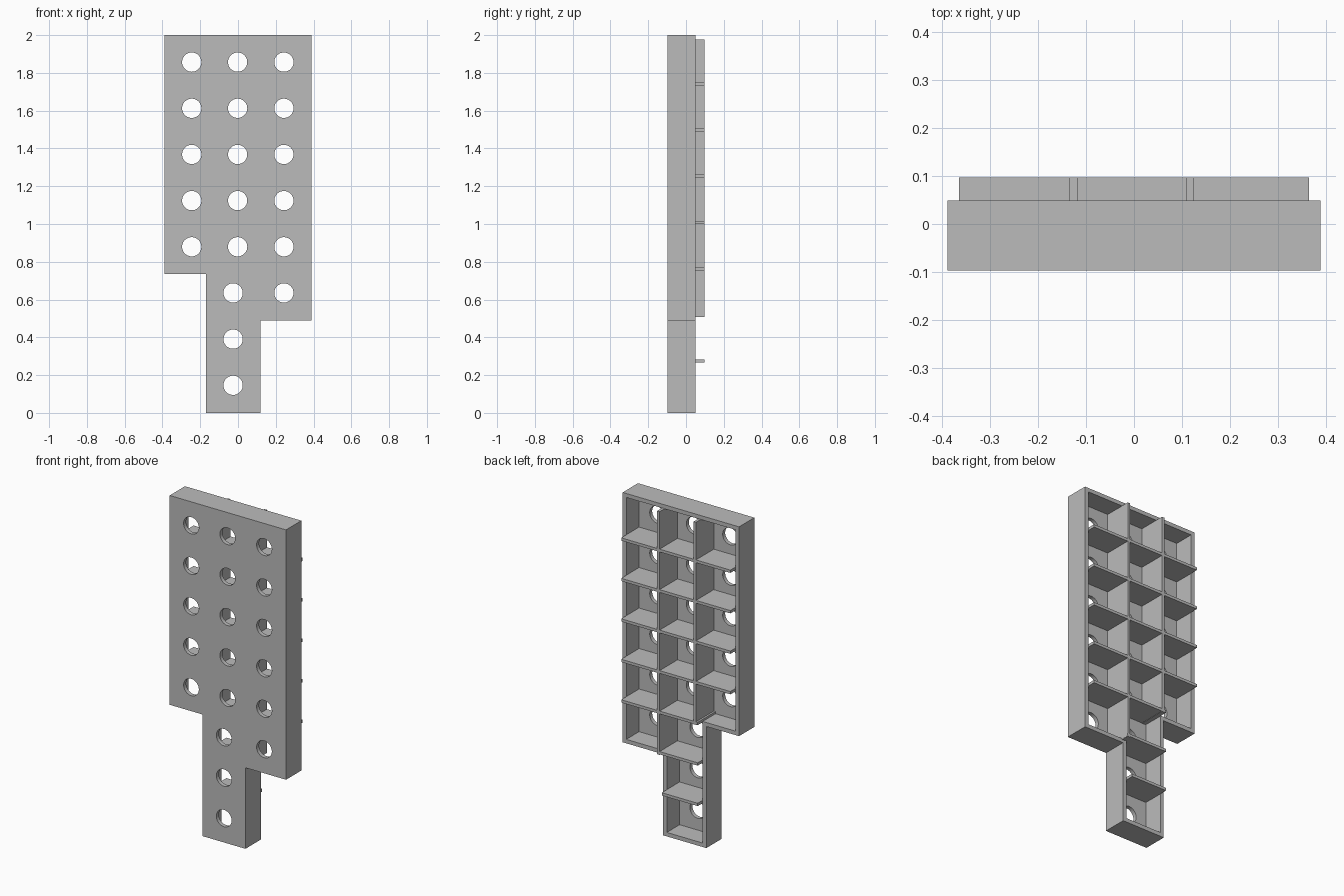
import bpy, bmesh, math
from mathutils import Matrix

if "Cube" in bpy.data.objects:
    bpy.data.objects.remove(bpy.data.objects["Cube"])

FRONT, RIM, BACK = -0.097, 0.049, 0.097   # depths along y
WALL, RIB, PITCH = 0.024, 0.017, 0.2444

grey = bpy.data.materials.new("light_grey")
grey.use_nodes = True
grey.diffuse_color = (0.5, 0.5, 0.5, 1)
grey.node_tree.nodes["Principled BSDF"].inputs["Base Color"].default_value = (0.5, 0.5, 0.5, 1)


def make_object(name, bm):
    bmesh.ops.recalc_face_normals(bm, faces=bm.faces)
    mesh = bpy.data.meshes.new(name)
    bm.to_mesh(mesh)
    bm.free()
    mesh.materials.append(grey)
    ob = bpy.data.objects.new(name, mesh)
    bpy.context.collection.objects.link(ob)
    return ob


def prism(name, outline, y0, y1):
    bm = bmesh.new()
    face = bm.faces.new([bm.verts.new((x, y0, z)) for x, z in outline])
    ext = bmesh.ops.extrude_face_region(bm, geom=[face])
    verts = [v for v in ext["geom"] if isinstance(v, bmesh.types.BMVert)]
    bmesh.ops.translate(bm, verts=verts, vec=(0, y1 - y0, 0))
    return make_object(name, bm)


def inset(outline, w):
    # Square-cornered outline moved inward along both neighbouring edges
    def inward(a, b):
        d = math.dist(a, b)
        return (a[1] - b[1]) / d, (b[0] - a[0]) / d
    result = []
    for i, p in enumerate(outline):
        n1 = inward(outline[i - 1], p)
        n2 = inward(p, outline[(i + 1) % len(outline)])
        result.append((p[0] + w * (n1[0] + n2[0]), p[1] + w * (n1[1] + n2[1])))
    return result


def rib(name, x0, x1, z0, z1):
    prism(name, [(x0, z0), (x1, z0), (x1, z1), (x0, z1)], FRONT + WALL - 0.002, BACK)


def cut(target, cutter):
    cutter.hide_render = True
    mod = target.modifiers.new("cut", "BOOLEAN")
    mod.operation, mod.solver, mod.object = "DIFFERENCE", "EXACT", cutter
    bpy.context.view_layer.objects.active = target
    bpy.ops.object.modifier_apply(modifier=mod.name)
    bpy.data.objects.remove(cutter)


# Shell: stepped outline with an open back
outline = [(-0.17, 0), (0.118, 0), (0.118, 0.49), (0.389, 0.49),
           (0.389, 2), (-0.389, 2), (-0.389, 0.735), (-0.17, 0.735)]
shell = prism("shell", outline, FRONT, RIM)
cut(shell, prism("pocket_cutter", inset(outline, WALL), FRONT + WALL, RIM + 0.1))

# Round holes through the front panel, one per cell
centres = [(x, 1.857 - PITCH * row) for row in range(5) for x in (-0.245, -0.002, 0.243)]
centres += [(-0.026, 1.857 - PITCH * row) for row in (5, 6, 7)]
centres.append((0.243, 1.857 - PITCH * 5))
bm = bmesh.new()
for x, z in centres:
    place = Matrix.Translation((x, FRONT, z)) @ Matrix.Rotation(math.pi / 2, 4, "X")
    bmesh.ops.create_cone(bm, cap_ends=True, segments=40, radius1=0.051,
                          radius2=0.051, depth=0.1, matrix=place)
cut(shell, make_object("hole_cutter", bm))

bpy.ops.object.select_all(action="DESELECT")
shell.select_set(True)
bpy.context.view_layer.objects.active = shell
bpy.ops.object.shade_smooth_by_angle(angle=math.radians(30))

# Shelves between the rows, shorter in the stem
for i in range(7):
    z = 1.742 - PITCH * 1.001 * i
    left, right = -0.365, 0.365
    if i >= 4:
        left = -0.146
    if i == 5:
        right = 0.126
    if i == 6:
        right = 0.094
    rib("shelf_%d" % (i + 1), left, right, z - RIB / 2, z + RIB / 2)

# Upright dividers between the columns
for name, x, bottom in (("right_divider", -0.126, 0.753), ("left_divider", 0.117, 0.507)):
    rib(name, x - RIB / 2, x + RIB / 2, bottom, 1.977)
